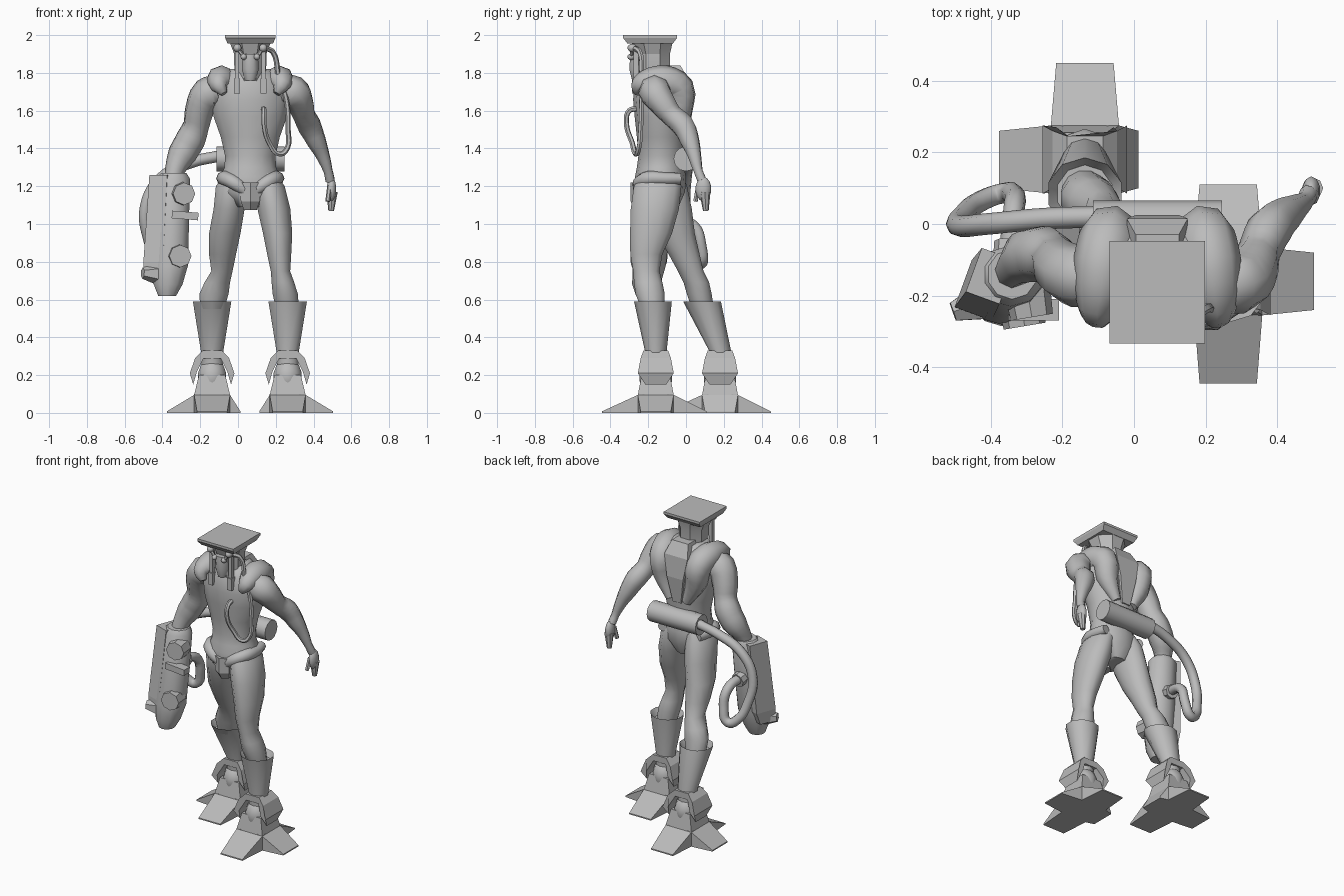
import bpy, bmesh, math
from mathutils import Vector, Matrix

cube = bpy.data.objects.get("Cube")
if cube:
    bpy.data.objects.remove(cube, do_unlink=True)

grey = bpy.data.materials.new("plain grey")
grey.use_nodes = True
grey.diffuse_color = (0.5, 0.5, 0.5, 1)
grey.node_tree.nodes["Principled BSDF"].inputs["Base Color"].default_value = (0.5, 0.5, 0.5, 1)

CX = 0.065  # body centre line


def finish(ob, angle):
    ob.data.materials.clear()
    ob.data.materials.append(grey)
    bpy.ops.object.select_all(action='DESELECT')
    ob.select_set(True)
    bpy.context.view_layer.objects.active = ob
    if angle:
        bpy.ops.object.shade_smooth_by_angle(angle=math.radians(angle))
    return ob


def from_bmesh(name, bm, angle=0):
    bmesh.ops.recalc_face_normals(bm, faces=bm.faces)
    me = bpy.data.meshes.new(name)
    bm.to_mesh(me)
    bm.free()
    ob = bpy.data.objects.new(name, me)
    bpy.context.collection.objects.link(ob)
    return finish(ob, angle)


def loft(name, rings, sides=12, angle=50, turn=0):
    """Skin level rings given as (x, y, z, x radius, y radius)."""
    bm = bmesh.new()
    k = 1 / math.cos(math.pi / sides) if sides < 9 else 1
    loops = []
    for x, y, z, rx, ry in rings:
        loop = []
        for i in range(sides):
            a = 2 * math.pi * (i + 0.5) / sides
            p = Matrix.Rotation(turn, 3, 'Z') @ Vector((k * rx * math.cos(a), k * ry * math.sin(a), 0))
            loop.append(bm.verts.new(p + Vector((x, y, z))))
        loops.append(loop)
    for a, b in zip(loops, loops[1:]):
        for i in range(sides):
            j = (i + 1) % sides
            bm.faces.new((a[i], a[j], b[j], b[i]))
    bm.faces.new(loops[0])
    bm.faces.new(loops[-1])
    return from_bmesh(name, bm, angle)


def tube(name, points, steps=3, round_sides=2, angle=50):
    """Skin a smooth path of (x, y, z, radius)."""
    cu = bpy.data.curves.new(name, 'CURVE')
    cu.dimensions = '3D'
    cu.bevel_depth = 1
    cu.bevel_resolution = round_sides
    cu.resolution_u = steps
    cu.use_fill_caps = True
    sp = cu.splines.new('BEZIER')
    sp.bezier_points.add(len(points) - 1)
    for bp, (x, y, z, r) in zip(sp.bezier_points, points):
        bp.co = (x, y, z)
        bp.radius = r
        bp.handle_left_type = bp.handle_right_type = 'AUTO'
    ob = bpy.data.objects.new(name, cu)
    bpy.context.collection.objects.link(ob)
    bpy.ops.object.select_all(action='DESELECT')
    ob.select_set(True)
    bpy.context.view_layer.objects.active = ob
    bpy.ops.object.convert(target='MESH')
    return finish(bpy.context.view_layer.objects.active, angle)


def rod(name, a, b, r, sides=12, angle=40, tip=1):
    a, b = Vector(a), Vector(b)
    bm = bmesh.new()
    turn = (b - a).to_track_quat('Z', 'Y').to_matrix().to_4x4()
    bmesh.ops.create_cone(bm, cap_ends=True, segments=sides, radius1=r, radius2=r * tip,
                          depth=(b - a).length, matrix=Matrix.Translation((a + b) / 2) @ turn)
    return from_bmesh(name, bm, angle)


def ball(name, c, size):
    bm = bmesh.new()
    bmesh.ops.create_uvsphere(bm, u_segments=10, v_segments=7, radius=1,
                              matrix=Matrix.Translation(c) @ Matrix.Diagonal((*size, 1)))
    return from_bmesh(name, bm, 60)


def box(name, c, size, tilt=0):
    bm = bmesh.new()
    bmesh.ops.create_cube(bm, size=1, matrix=Matrix.Translation(c) @ Matrix.Rotation(tilt, 4, 'Y')
                          @ Matrix.Diagonal((*size, 1)))
    return from_bmesh(name, bm)


def toe(name, x, y, d, length):
    """Flat wedge pointing along d from the foot hub."""
    d = Vector(d)
    s = Vector((-d.y, d.x, 0))
    bm = bmesh.new()
    pts = []
    for reach, half, top in ((0.06, 0.095, 0.1), (0.095, 0.095, 0.095), (length, 0.08, 0.008)):
        for side, z in ((-1, 0), (1, 0), (1, top), (-1, top)):
            pts.append(bm.verts.new(Vector((x, y, z)) + d * reach + s * side * half))
    bmesh.ops.convex_hull(bm, input=pts)
    bmesh.ops.dissolve_limit(bm, angle_limit=0.02, verts=bm.verts, edges=bm.edges)
    return from_bmesh(name, bm)


# Feet, ankle guards and boots
for side, x, y, top_y, out in (("left", 0.263, -0.16, -0.175, 1), ("right", -0.137, 0.18, 0.085, -1)):
    loft(side + "_foot_hub", [(x, y, 0, .095, .095), (x, y, .095, .095, .095), (x, y, .2, .07, .075)], 4, 0)
    toe(side + "_front_toe", x, y, (0, -1, 0), 0.285)
    toe(side + "_back_toe", x, y, (0, 1, 0), 0.27)
    toe(side + "_outer_toe", x, y, (out, 0, 0), 0.24)
    toe(side + "_inner_toe", x, y, (-out, 0, 0), 0.15)
    ball(side + "_ankle", (x, y, .19), (.08, .088, .1))
    # arch profile: sideways offset, height, half depth
    outer = [(-.1, .15, .055), (-.118, .21, .095), (-.09, .29, .08), (-.05, .33, .065)]
    inner = [(-.045, .288, .065), (-.08, .22, .09)]
    arch = outer + [(-u, z, w) for u, z, w in reversed(outer)]
    arch += [(-u, z, w) for u, z, w in reversed(inner)] + inner
    bm = bmesh.new()
    front, back = [[bm.verts.new((x + u, y + f * w, z)) for u, z, w in arch] for f in (-1, 1)]
    bm.faces.new(front)
    bm.faces.new(back)
    for i in range(len(arch)):
        bm.faces.new((front[i - 1], front[i], back[i], back[i - 1]))
    from_bmesh(side + "_ankle_guard", bm)
    loft(side + "_boot", [(x, y, .24, .06, .06), (x, y, .33, .063, .058), (x, top_y, .59, .107, .1),
                          (x, top_y, .55, .08, .08)], 10)

# Legs in a wide stride
loft("left_leg", [(.14, -.14, 1.27, .06, .1), (.165, -.15, 1.2, .085, .13), (.19, -.165, 1.08, .09, .132),
                  (.21, -.185, .95, .08, .115), (.218, -.21, .84, .066, .088), (.225, -.21, .75, .053, .072),
                  (.238, -.2, .69, .062, .078), (.25, -.19, .63, .069, .08), (.262, -.175, .55, .063, .063)])
loft("right_leg", [(-.01, -.12, 1.27, .06, .1), (-.035, -.115, 1.2, .085, .125), (-.047, -.09, 1.08, .085, .125),
                   (-.07, -.055, .95, .086, .105), (-.082, -.01, .84, .074, .085), (-.085, .025, .75, .058, .07),
                   (-.11, .055, .69, .07, .07), (-.127, .07, .63, .08, .068), (-.137, .09, .55, .065, .06)])

# Torso, hip rolls and groin guard
loft("torso", [(CX, -.14, 1.09, .08, .1), (CX, -.14, 1.17, .165, .135), (CX, -.135, 1.25, .165, .135),
               (CX, -.135, 1.3, .14, .125), (CX, -.13, 1.36, .137, .122), (CX, -.13, 1.46, .16, .13),
               (CX, -.13, 1.57, .2, .142), (CX, -.13, 1.66, .21, .15), (CX, -.13, 1.75, .19, .14),
               (CX, -.14, 1.82, .11, .1)], 14)
loft("groin_guard", [(CX, -.21, 1.075, .035, .05), (CX, -.23, 1.12, .05, .055), (CX, -.235, 1.22, .06, .05)], 6, 20)

# Rolled shoulder collar and hip rolls, mirrored
for side, s in (("left", 1), ("right", -1)):
    tube(side + "_collar", [(CX + s * u, y, z, r) for u, y, z, r in (
        (.14, -.26, 1.69, .02), (.165, -.245, 1.735, .05), (.16, -.19, 1.755, .073), (.15, -.11, 1.755, .085),
        (.135, -.035, 1.715, .082), (.12, -.03, 1.6, .068), (.06, -.015, 1.46, .03))])
    tube(side + "_hip_roll", [(CX + s * u, y, z, r) for u, y, z, r in (
        (.13, -.03, 1.24, .03), (.145, -.11, 1.24, .034), (.13, -.2, 1.24, .04), (.08, -.245, 1.215, .038),
        (.02, -.245, 1.17, .03))])
loft("spine_plate", [(CX, -.03, 1.45, .03, .035), (CX, -.02, 1.62, .06, .045), (CX, -.03, 1.76, .085, .045),
                     (CX, -.07, 1.84, .06, .04)], 4, 0)

# Arms
tube("left_arm", [(.24, -.16, 1.71, .075), (.29, -.165, 1.7, .088), (.33, -.125, 1.64, .074), (.35, -.075, 1.575, .06),
                  (.378, -.015, 1.52, .064), (.415, .02, 1.44, .053), (.45, .045, 1.36, .037), (.477, .065, 1.28, .025),
                  (.488, .085, 1.23, .026)])
ball("left_palm", (.495, .092, 1.185), (.026, .042, .065))
rod("left_fingers", (.498, .1, 1.17), (.493, .105, 1.07), .03, 8, 40, 0.5)
rod("left_thumb", (.485, .065, 1.2), (.475, .05, 1.12), .013, 6)
tube("right_arm", [(-.11, -.15, 1.71, .08), (-.16, -.145, 1.69, .088), (-.205, -.12, 1.6, .078),
                   (-.222, -.1, 1.52, .07), (-.25, -.085, 1.45, .08), (-.295, -.09, 1.37, .077),
                   (-.335, -.125, 1.28, .052), (-.35, -.15, 1.18, .04)])

# Head with flat cap
loft("head", [(CX, -.18, 1.7, .07, .08), (CX, -.175, 1.84, .085, .09), (CX, -.175, 1.9, .085, .09),
              (CX, -.18, 1.965, .11, .11)], 8, 20)
loft("cap", [(CX, -.19, 1.955, .12, .12), (CX, -.19, 1.985, .133, .143), (CX, -.19, 2, .133, .143)], 4, 0)
loft("muzzle", [(CX, -.25, 1.76, .028, .035), (CX, -.255, 1.82, .045, .045), (CX, -.255, 1.9, .04, .04)], 8)
for side, s in (("left", 1), ("right", -1)):
    ball(side + "_lens", (CX + s * .068, -.285, 1.932), (.022, .025, .022))
    ball(side + "_eye", (CX + s * .035, -.29, 1.885), (.017, .02, .017))
    rod(side + "_brow_rod", (CX + s * .068, -.285, 1.932), (CX + s * .035, -.29, 1.885), .01, 6)
    box(side + "_cheek_strap", (CX + s * .07, -.265, 1.83), (.022, .025, .2))
    box(side + "_strap_end", (CX + s * .07, -.265, 1.73), (.032, .04, .08))

# Breathing hose from the head to the chest
tube("breathing_hose", [(x, y, z, .014) for x, y, z in (
    (.15, -.27, 1.93), (.185, -.245, 1.91), (.215, -.235, 1.78), (.255, -.235, 1.66), (.265, -.24, 1.5),
    (.26, -.25, 1.4), (.22, -.265, 1.37), (.165, -.285, 1.43), (.138, -.315, 1.53), (.138, -.3, 1.6),
    (.135, -.26, 1.61))], 5, 1)

# Back tank with hose looping down to the gun
rod("back_tank", (CX - .18, 0, 1.345), (CX + .18, 0, 1.345), .066, 12)
tube("gun_hose", [(x, y, z, .03) for x, y, z in (
    (-.1, .02, 1.36), (-.25, .015, 1.325), (-.41, .0, 1.24), (-.49, -.005, 1.09), (-.475, .025, .93),
    (-.425, .065, .82), (-.37, .085, .795), (-.335, .08, .88), (-.335, .04, .99), (-.35, -.1, 1.03))], 5, 2)

# Arm-mounted gun
loft("gun_body", [(-.34, -.14, 1.27, .07, .07), (-.345, -.145, 1.24, .095, .085), (-.35, -.17, 1, .095, .09),
                  (-.36, -.195, .78, .1, .088), (-.37, -.21, .68, .08, .075), (-.375, -.215, .62, .05, .05)], 10, 40)
loft("gun_side_housing", [(-.43, -.2, .72, .05, .055), (-.425, -.185, .8, .055, .07),
                          (-.4, -.145, 1.26, .05, .065)], 4, 0, -.35)
rod("gun_knob", (-.42, -.215, .735), (-.505, -.245, .74), .06, 6, 0, 0.5)
for name, x, y, z in (("upper_bolt", -.3, -.17, 1.16), ("lower_bolt", -.32, -.195, .83)):
    rod("gun_" + name, (x, y, z), (x + .015, y - .09, z), .066, 8, 0, 0.9)
box("gun_handle", (-.28, -.24, 1.045), (.14, .06, .04), .08)
rod("gun_hose_socket", (-.35, -.12, 1.03), (-.345, -.05, 1.015), .045, 8, 0)
